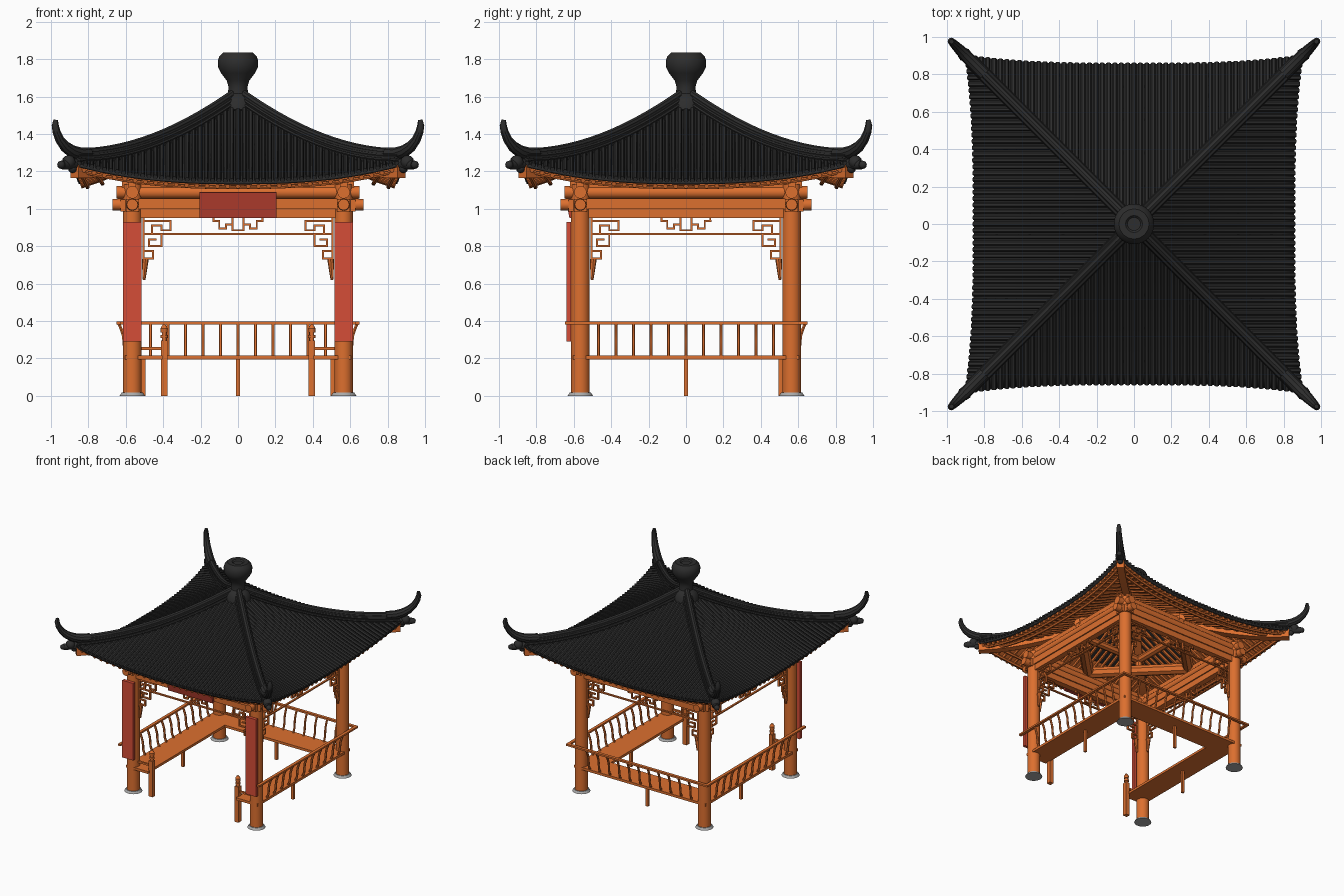
import bpy, bmesh, math
from mathutils import Matrix, Vector

if "Cube" in bpy.data.objects:
    bpy.data.objects.remove(bpy.data.objects["Cube"])


def material(name, rgb):
    m = bpy.data.materials.new(name)
    m.use_nodes = True
    m.diffuse_color = (*rgb, 1)
    m.node_tree.nodes["Principled BSDF"].inputs["Base Color"].default_value = (*rgb, 1)
    return m


WOOD = material("orange wood", (0.72, 0.16, 0.028))
TILE = material("black tile", (0.026, 0.026, 0.026))
RED = material("red board", (0.66, 0.075, 0.038))
DARK_RED = material("dark red board", (0.5, 0.052, 0.03))
STONE = material("grey stone", (0.4, 0.4, 0.4))
ALL = (0, 1, 2, 3)      # quarter turns, starting at the front
BENCHES = (1, 2, 3)
made = []


def finish(name, bm, mat, turns=(0,)):
    """Repeat the geometry by quarter turns and make the object."""
    source = bm.verts[:] + bm.edges[:] + bm.faces[:]
    for k in turns[1:]:
        copy = bmesh.ops.duplicate(bm, geom=source)["geom"]
        verts = [g for g in copy if isinstance(g, bmesh.types.BMVert)]
        bmesh.ops.rotate(bm, verts=verts, matrix=Matrix.Rotation(k * math.pi / 2, 3, 'Z'))
    if turns[0]:
        verts = [g for g in source if isinstance(g, bmesh.types.BMVert)]
        bmesh.ops.rotate(bm, verts=verts, matrix=Matrix.Rotation(turns[0] * math.pi / 2, 3, 'Z'))
    bmesh.ops.recalc_face_normals(bm, faces=bm.faces)
    mesh = bpy.data.meshes.new(name)
    bm.to_mesh(mesh)
    bm.free()
    mesh.materials.clear()
    mesh.materials.append(mat)
    ob = bpy.data.objects.new(name, mesh)
    bpy.context.collection.objects.link(ob)
    made.append(ob)
    return ob


def box(bm, lo, hi, tilt=0):
    lo, hi = Vector(lo), Vector(hi)
    m = Matrix.Translation((lo + hi) / 2) @ Matrix.Rotation(tilt, 4, 'X')
    bmesh.ops.create_cube(bm, size=1, matrix=m @ Matrix.Diagonal((*(hi - lo), 1)))


def rod(bm, p, q, r, r2=None, n=20):
    p, q = Vector(p), Vector(q)
    m = Matrix.Translation((p + q) / 2) @ (q - p).to_track_quat('Z', 'Y').to_matrix().to_4x4()
    bmesh.ops.create_cone(bm, cap_ends=True, segments=n, radius1=r,
                          radius2=r if r2 is None else r2, depth=(q - p).length, matrix=m)


def tubes(name, paths, r, mat, turns=(0,), radii=None, res=1):
    """Sweep a round section along every path."""
    cu = bpy.data.curves.new(name, 'CURVE')
    cu.dimensions = '3D'
    cu.bevel_depth, cu.bevel_resolution, cu.use_fill_caps = r, res, True
    for path in paths:
        s = cu.splines.new('POLY')
        s.points.add(len(path) - 1)
        for i, p in enumerate(path):
            s.points[i].co = (*p, 1)
            s.points[i].radius = radii[i] if radii else 1
    ob = bpy.data.objects.new(name, cu)
    bpy.context.collection.objects.link(ob)
    mesh = bpy.data.meshes.new_from_object(ob.evaluated_get(bpy.context.evaluated_depsgraph_get()))
    bpy.data.objects.remove(ob)
    bm = bmesh.new()
    bm.from_mesh(mesh)
    return finish(name, bm, mat, turns)


def lathe(name, profile, mat, n=32):
    bm = bmesh.new()
    verts = [bm.verts.new((r, 0, z)) for r, z in profile]
    edges = [bm.edges.new(pair) for pair in zip(verts, verts[1:])]
    bmesh.ops.spin(bm, geom=verts + edges, axis=(0, 0, 1), cent=(0, 0, 0),
                   angle=2 * math.pi, steps=n, use_merge=True)
    bmesh.ops.remove_doubles(bm, verts=bm.verts, dist=0.0005)
    return finish(name, bm, mat)


# Roof shape: concave slope, lifted toward the corners
def roof_z(x, d):
    return 1.583 - 0.71 * d + 0.23 * d * d + 0.11 * (abs(x) / 0.87) ** 2.5


def eave(u):
    return 0.855 + 0.045 * abs(u) ** 3


def panel(name, t0, t1, dz, thick, mat):
    bm = bmesh.new()
    bmesh.ops.create_grid(bm, x_segments=24, y_segments=14, size=1)
    for v in bm.verts:
        u, t = v.co.x, t0 + (t1 - t0) * (v.co.y + 1) / 2
        d = t * eave(u)
        v.co = (u * d, -d, roof_z(u * d, d) + dz)
    ob = finish(name, bm, mat, ALL)
    ob.modifiers.new("thickness", 'SOLIDIFY').thickness = thick


def slope(x, d0, d1, dz, n=9):
    ds = [d0 + (d1 - d0) * i / n for i in range(n + 1)]
    return [(x, -d, roof_z(x, d) + dz) for d in ds]


panel("roof_panels", 0.03, 1, 0, 0.014, TILE)
panel("eave_soffit", 0.6, 0.98, -0.02, 0.008, WOOD)
ribs = [0.034 * i for i in range(-25, 26)]
tubes("roof_tile_ribs", [slope(x, max(abs(x), 0.03), eave(x / 0.9) + 0.004, 0.008) for x in ribs],
      0.013, TILE, ALL)
rafters = [0.055 * i for i in range(-15, 16)]
tubes("rafters", [slope(x, max(abs(x), 0.06), eave(x / 0.9) - 0.015, -0.03) for x in rafters],
      0.013, WOOD, ALL)
edge = [i / 12 for i in range(-12, 13)]
tubes("eave_battens", [[(u * d, -d, roof_z(u * d, d) - dz) for u in edge for d in [eave(u) - inset]]
      for inset, dz in ((0.05, 0.045), (0.13, 0.055))], 0.012, WOOD, ALL)


# Hip ridges and the hip beams below them
def hip_bar(name, d0, d1, low, high, w, mat, n=14):
    bm = bmesh.new()
    rings = []
    for i in range(n + 1):
        d = d0 + (d1 - d0) * i / n
        z, o = roof_z(d, d), w * 0.7071
        rings.append([bm.verts.new((d + s * o, -d + s * o, z + h))
                      for s, h in ((-1, low), (1, low), (1, high), (-1, high))])
    for a, b in zip(rings, rings[1:]):
        for j in range(4):
            bm.faces.new((a[j], a[j - 1], b[j - 1], b[j]))
    bm.faces.new(rings[0])
    bm.faces.new(rings[-1])
    finish(name, bm, mat, ALL)


hip_bar("hip_ridges", 0.03, 0.87, -0.01, 0.055, 0.026, TILE)
hip_bar("hip_beams", 0.05, 0.875, -0.085, -0.015, 0.03, WOOD)
steps = [0.03 + 0.06 * i for i in range(15)]
tubes("ridge_caps", [[(d, -d, roof_z(d, d) + 0.053) for d in steps]], 0.021, TILE, ALL, res=2)
tubes("ridge_side_mouldings", [[(d + o, -d + o, roof_z(d, d) + h) for d in steps]
      for o, h in ((-0.021, 0.012), (0.021, 0.012), (-0.019, 0.034), (0.019, 0.034))], 0.009, TILE, ALL)
horn = [(0.8, 1.295), (0.85, 1.295), (0.89, 1.308), (0.925, 1.333),
        (0.952, 1.368), (0.97, 1.41), (0.977, 1.445), (0.975, 1.475)]
tubes("corner_horns", [[(d, -d, z) for d, z in horn]], 0.035, TILE, ALL,
      radii=[1, 1, 0.95, 0.85, 0.72, 0.62, 0.55, 0.35], res=3)

bm = bmesh.new()
rod(bm, (0.85, -0.85, 1.24), (0.94, -0.94, 1.235), 0.03, 0.024, 12)
for d, z, r in ((0.905, 1.25, 0.037), (0.945, 1.235, 0.022), (0.885, 1.215, 0.024)):
    bmesh.ops.create_icosphere(bm, subdivisions=2, radius=r, matrix=Matrix.Translation((d, -d, z)))
finish("corner_ornaments", bm, TILE, ALL)

lathe("roof_finial", [(0, 1.5), (0.1, 1.53), (0.095, 1.575), (0.075, 1.6), (0.055, 1.615), (0.05, 1.65),
                      (0.06, 1.685), (0.09, 1.725), (0.106, 1.755), (0.108, 1.79), (0.1, 1.815),
                      (0.08, 1.835), (0.045, 1.835), (0.035, 1.825), (0, 1.825)], TILE)

# Pillars on stone feet
P = 0.565
bm = bmesh.new()
rod(bm, (P, -P, 0.01), (P, -P, 1.13), 0.05, n=28)
finish("pillars", bm, WOOD, ALL)
bm = bmesh.new()
rod(bm, (P, -P, 0), (P, -P, 0.018), 0.068, 0.056, 28)
finish("pillar_feet", bm, STONE, ALL)

# Beams, purlins and corner brackets
bm = bmesh.new()
box(bm, (-P, -P - 0.025, 0.95), (P, -P + 0.025, 1.0))
box(bm, (-P, -P - 0.035, 1.0), (P, -P + 0.035, 1.055))
for s in (-1, 1):
    rod(bm, (s * P, -P, 1.022), (s * 0.67, -P, 1.022), 0.036, 0.03, 12)
    box(bm, (s * P - 0.035, -P - 0.062, 0.985), (s * P + 0.035, -P, 1.05))
finish("lintel_beams", bm, WOOD, ALL)
bm = bmesh.new()
rod(bm, (-0.65, -P, 1.088), (0.65, -P, 1.088), 0.034, n=12)
box(bm, (-0.62, -P - 0.02, 1.11), (0.62, -P + 0.02, 1.15))
finish("eave_purlins", bm, WOOD, ALL)

# Inner roof frame: diagonal beams, upper ring and king post
bm = bmesh.new()
rod(bm, (-P, 0, 1.16), (0, -P, 1.16), 0.045, n=8)
rod(bm, (-0.34, -0.3, 1.27), (0.34, -0.3, 1.27), 0.032, n=8)
rod(bm, (0.3, -0.3, 1.16), (0.3, -0.3, 1.3), 0.03, n=8)
finish("roof_frame", bm, WOOD, ALL)
bm = bmesh.new()
rod(bm, (0, 0, 1.36), (0, 0, 1.55), 0.045, n=12)
finish("king_post", bm, WOOD)

# Lattice frieze below the beams, mirrored about the middle
side_frets = [
    [(0, 0.865), (0.5, 0.865)],
    [(0.505, 0.95), (0.505, 0.64)],
    [(0.5, 0.935), (0.36, 0.935), (0.36, 0.885), (0.41, 0.885), (0.41, 0.91), (0.46, 0.91), (0.46, 0.865)],
    [(0.41, 0.865), (0.41, 0.8), (0.475, 0.8), (0.475, 0.835), (0.44, 0.835)],
    [(0.5, 0.775), (0.455, 0.775), (0.455, 0.735), (0.5, 0.735)],
    [(0, 0.885), (0.03, 0.885), (0.03, 0.95)],
    [(0.03, 0.915), (0.065, 0.915), (0.065, 0.895), (0.1, 0.895), (0.1, 0.935), (0.13, 0.935), (0.13, 0.95)]]
bm = bmesh.new()
for path in side_frets:
    for (xa, za), (xb, zb) in zip(path, path[1:]):
        for s in (-1, 1):
            x0, x1 = sorted((s * xa, s * xb))
            box(bm, (x0 - 0.005, -P - 0.008, min(za, zb) - 0.005), (x1 + 0.005, -P + 0.008, max(za, zb) + 0.005))
for s in (-1, 1):
    rod(bm, (s * 0.503, -P, 0.62), (s * 0.495, -P, 0.73), 0.008, 0.018, 8)
finish("lattice_frieze", bm, WOOD, ALL)

# Benches on three sides with leaning backrests
bm = bmesh.new()
box(bm, (-0.605, -0.605, 0.195), (0.605, -0.405, 0.215))
box(bm, (-0.01, -0.515, 0), (0.01, -0.495, 0.2))
finish("bench_seats", bm, WOOD, BENCHES)
bm = bmesh.new()
box(bm, (-0.648, -0.65, 0.382), (0.648, -0.625, 0.396))
finish("bench_top_rails", bm, WOOD, BENCHES)
lean = [(-0.592, 0.21), (-0.607, 0.25), (-0.61, 0.29), (-0.613, 0.32), (-0.624, 0.355), (-0.638, 0.388)]
tubes("bench_balusters", [[(0.0935 * i, y, z) for y, z in lean] for i in range(-5, 6)], 0.009, WOOD, BENCHES)

# Entrance posts with turned tops and short rails
bm = bmesh.new()
for s in (-1, 1):
    x = s * 0.395
    box(bm, (x - 0.018, -P - 0.018, 0), (x + 0.018, -P + 0.018, 0.295))
    for z0, z1, r, r2 in ((0.295, 0.31, 0.012, 0.012), (0.31, 0.325, 0.02, 0.02),
                          (0.325, 0.338, 0.012, 0.012), (0.338, 0.36, 0.018, 0.02), (0.36, 0.38, 0.02, 0.008)):
        rod(bm, (x, -P, z0), (x, -P, z1), r, r2, 12)
    box(bm, (min(x, s * P), -P - 0.008, 0.245), (max(x, s * P), -P + 0.008, 0.26))
finish("entrance_posts", bm, WOOD)

# Hanging boards
bm = bmesh.new()
for s in (-1, 1):
    box(bm, (s * P - 0.05, -0.64, 0.29), (s * P + 0.05, -0.614, 0.93))
finish("pillar_boards", bm, RED)
bm = bmesh.new()
box(bm, (-0.205, -0.637, 0.95), (0.205, -0.617, 1.09), tilt=0.2)
finish("name_board", bm, DARK_RED)

bpy.ops.object.select_all(action='DESELECT')
for ob in made:
    ob.select_set(True)
bpy.context.view_layer.objects.active = made[0]
bpy.ops.object.shade_smooth_by_angle(angle=math.radians(35))
